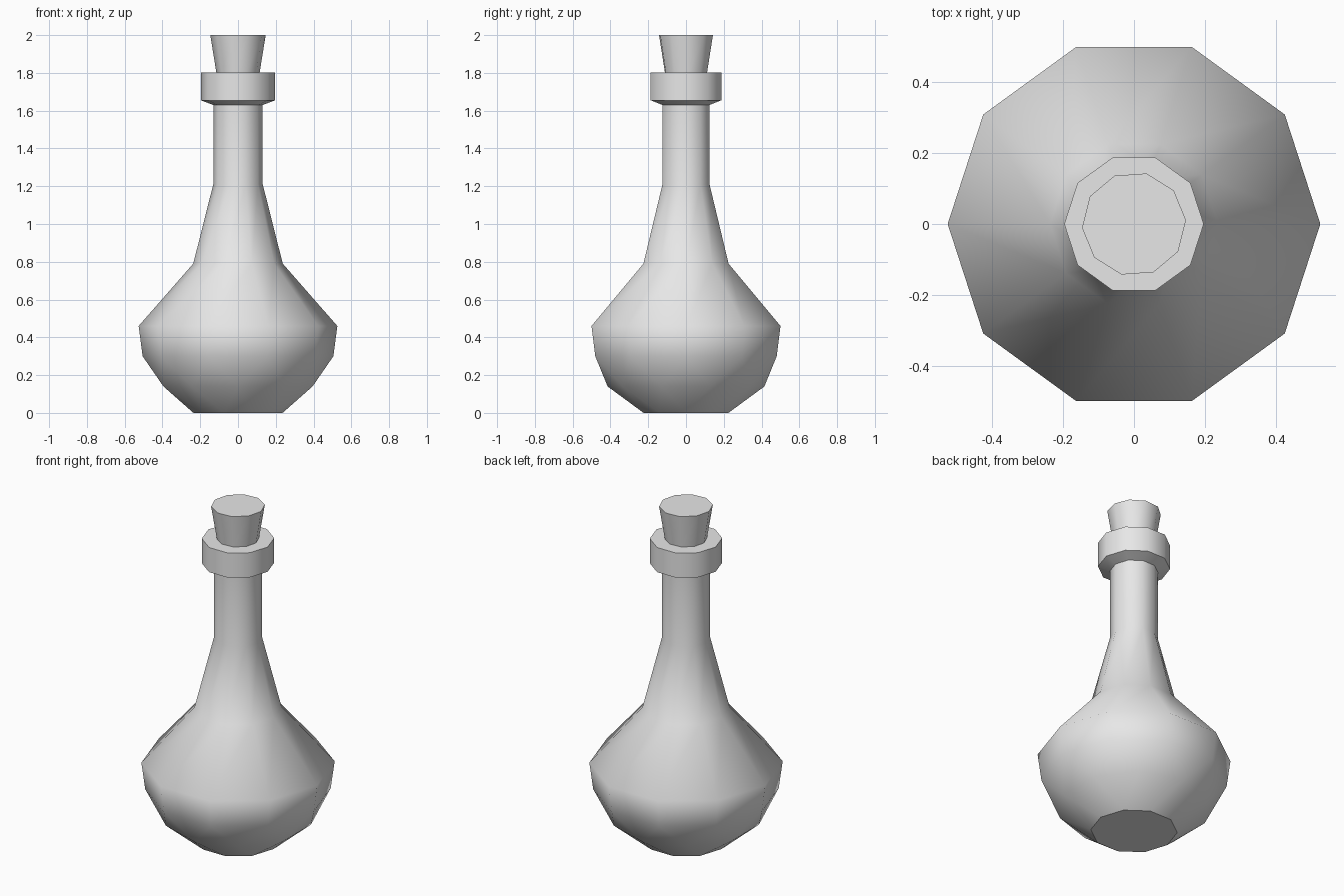
import bpy
import bmesh
from math import cos, sin, radians, tau

SIDES = 10

cube = bpy.data.objects.get("Cube")
if cube:
    bpy.data.objects.remove(cube, do_unlink=True)

# One plain grey for everything
grey = bpy.data.materials.new("plain_grey")
grey.use_nodes = True
colour = (0.8, 0.8, 0.8, 1)
grey.diffuse_color = colour
grey.node_tree.nodes["Principled BSDF"].inputs["Base Color"].default_value = colour


def lathe(name, profile, turn=0):
    """Stack rings of (radius, height, turn in degrees, sharp) and cap both ends."""
    bm = bmesh.new()
    rings = []
    for radius, z, twist, sharp in profile:
        start = radians(turn + twist)
        angles = [start + tau * i / SIDES for i in range(SIDES)]
        rings.append([bm.verts.new((radius * cos(a), radius * sin(a), z)) for a in angles])
    for k in range(len(rings) - 1):
        low, high = rings[k], rings[k + 1]
        shift = profile[k + 1][2] - profile[k][2]
        for i in range(SIDES):
            j = (i + 1) % SIDES
            if shift == 0:
                bm.faces.new((low[i], low[j], high[j], high[i]))
            elif shift > 0:
                bm.faces.new((low[i], low[j], high[i]))
                bm.faces.new((low[j], high[j], high[i]))
            else:
                bm.faces.new((low[i], high[j], high[i]))
                bm.faces.new((low[i], low[j], high[j]))
    bm.faces.new(rings[0][::-1])
    bm.faces.new(rings[-1])
    for face in bm.faces:
        face.smooth = True
    # Crease the rims that separate flat caps and the collar
    for ring, row in zip(rings, profile):
        if row[3]:
            for i in range(SIDES):
                bm.edges.get((ring[i - 1], ring[i])).smooth = False
    mesh = bpy.data.meshes.new(name)
    bm.to_mesh(mesh)
    bm.free()
    mesh.materials.append(grey)
    obj = bpy.data.objects.new(name, mesh)
    bpy.context.collection.objects.link(obj)
    return obj


# Bottle: rounded belly, tapering shoulder, straight neck and collar
lathe("bottle", [
    (0.236, 0.0, 0, True),
    (0.415, 0.14, 18, False),
    (0.505, 0.30, 0, False),
    (0.526, 0.46, 0, False),
    (0.237, 0.79, 0, False),
    (0.131, 1.21, 0, False),
    (0.131, 1.63, 0, True),
    (0.197, 1.655, 0, True),
    (0.197, 1.803, 0, True),
])

# Tapered stopper, slightly turned in the neck
lathe("stopper", [
    (0.113, 1.79, 0, True),
    (0.147, 2.0, 0, True),
], turn=4)
